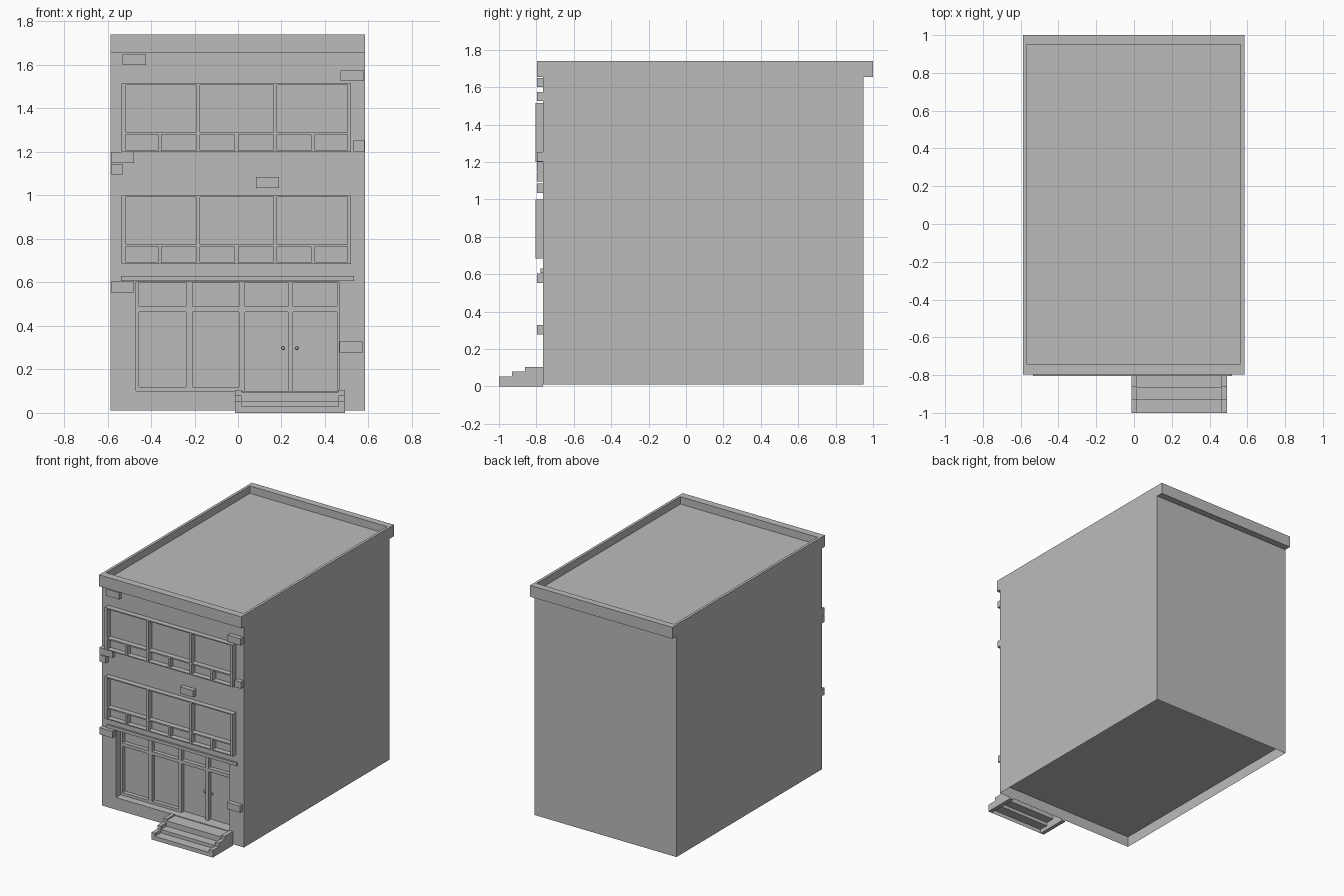
import bpy, bmesh

cube = bpy.data.objects.get("Cube")
if cube:
    bpy.data.objects.remove(cube, do_unlink=True)

grey = bpy.data.materials.new("plain grey")
grey.use_nodes = True
grey.diffuse_color = (0.5, 0.5, 0.5, 1)
grey.node_tree.nodes["Principled BSDF"].inputs["Base Color"].default_value = (0.5, 0.5, 0.5, 1)


def finish(name, bm, recalc=True):
    if recalc:
        bmesh.ops.recalc_face_normals(bm, faces=bm.faces)
    mesh = bpy.data.meshes.new(name)
    bm.to_mesh(mesh)
    bm.free()
    mesh.materials.append(grey)
    obj = bpy.data.objects.new(name, mesh)
    bpy.context.collection.objects.link(obj)
    return obj


def box(name, x, y, z, sheet=False):
    """Box from (min, max) ranges; a sheet box has no top or bottom."""
    bm = bmesh.new()
    bmesh.ops.create_cube(bm, size=1)
    for v in bm.verts:
        v.co = [r[0] if c < 0 else r[1] for c, r in zip(v.co, (x, y, z))]
    if sheet:
        caps = [f for f in bm.faces if abs(f.normal.z) > 0.5]
        bmesh.ops.delete(bm, geom=caps, context='FACES_ONLY')
    return finish(name, bm, not sheet)


def panel(name, u, v, holes, w, flat=False):
    """Slab with rectangular holes, upright (x, z) or flat (x, y); w is its depth range."""
    us = sorted({*u, *[e for h in holes for e in h[0]]})
    vs = sorted({*v, *[e for h in holes for e in h[1]]})
    bm = bmesh.new()
    point = (lambda a, b, d: (a, b, d)) if flat else (lambda a, b, d: (a, d, b))
    grid = {(a, b): bm.verts.new(point(a, b, w[0])) for a in us for b in vs}
    for a0, a1 in zip(us, us[1:]):
        for b0, b1 in zip(vs, vs[1:]):
            a, b = (a0 + a1) / 2, (b0 + b1) / 2
            if not any(h[0][0] < a < h[0][1] and h[1][0] < b < h[1][1] for h in holes):
                bm.faces.new([grid[k] for k in ((a0, b0), (a1, b0), (a1, b1), (a0, b1))])
    bmesh.ops.delete(bm, geom=[p for p in bm.verts if not p.link_faces], context='VERTS')
    res = bmesh.ops.extrude_face_region(bm, geom=bm.faces[:], use_keep_orig=True)
    shift = point(0, 0, w[1] - w[0])
    bmesh.ops.translate(bm, vec=shift, verts=[g for g in res["geom"] if isinstance(g, bmesh.types.BMVert)])
    return finish(name, bm)


def extrude_x(name, outline, x, closed):
    """Extrude a (y, z) outline along x, with end caps when closed."""
    bm = bmesh.new()
    ends = [[bm.verts.new((e, *p)) for p in outline] for e in x]
    n = len(outline)
    for i in range(n if closed else n - 1):
        j = (i + 1) % n
        bm.faces.new((ends[0][i], ends[0][j], ends[1][j], ends[1][i]))
    if closed:
        for end in ends:
            bm.faces.new(end)
    return finish(name, bm, closed)


# Building shell
SIDE, FRONT, BACK = (-0.587, 0.585), -0.765, 0.95
SHOP_X, SHOP_Z, GLASS = (-0.47, 0.465), (0.1, 0.605), -0.68
box("building_body", SIDE, (GLASS, BACK), (0.09, 1.655))
box("base_skirt", SIDE, (FRONT, BACK), (0.01, 0.09), sheet=True)
panel("front_wall", SIDE, (0.09, 1.655), [(SHOP_X, SHOP_Z)], (FRONT, GLASS))

# Roof and parapet
INNER_X, INNER_Y = (-0.567, 0.565), (-0.742, 0.95)
panel("parapet", SIDE, (-0.797, 1.0), [(INNER_X, INNER_Y)], (1.655, 1.74), flat=True)
box("roof_deck", INNER_X, INNER_Y, (1.655, 1.685))

# Upper window frames: three large panes over six small ones
large = [(-0.515, -0.192), (-0.175, 0.163), (0.18, 0.503)]
small = [(-0.515, -0.368), (-0.352, -0.192), (-0.175, -0.015),
         (0.002, 0.163), (0.18, 0.336), (0.354, 0.503)]
for name, z in (("middle", 0.685), ("top", 1.2)):
    holes = [(x, (z + 0.09, z + 0.307)) for x in large]
    holes += [(x, (z + 0.007, z + 0.08)) for x in small]
    panel(name + "_window_frame", (-0.535, 0.52), (z, z + 0.315), holes, (-0.805, FRONT))

# Shop front with transoms, two display windows and a double door
columns = [(-0.455, -0.24), (-0.21, 0.005), (0.032, 0.23), (0.252, 0.455)]
holes = [(x, (0.49, 0.6)) for x in columns]
holes += [(x, (0.12 if x[0] < 0 else 0.1, 0.465)) for x in columns]
panel("shop_frame", SHOP_X, SHOP_Z, holes, (-0.71, GLASS))
box("shop_ledge", (-0.537, 0.533), (-0.778, FRONT), (0.607, 0.63))
for side, x in (("right", 0.207), ("left", 0.271)):
    bm = bmesh.new()
    bmesh.ops.create_uvsphere(bm, u_segments=12, v_segments=8, radius=0.008)
    bmesh.ops.translate(bm, vec=(x, GLASS - 0.008, 0.298), verts=bm.verts)
    finish(side + "_door_knob", bm)

# Projecting bricks: left edge, bottom, width
bricks = [(-0.53, 1.6, 0.107), (0.472, 1.525, 0.107), (0.528, 1.203, 0.053),
          (-0.585, 1.15, 0.107), (-0.585, 1.095, 0.053), (0.082, 1.035, 0.107),
          (-0.585, 0.553, 0.107), (0.467, 0.278, 0.107)]
for i, (x, z, width) in enumerate(bricks):
    box(f"brick_{i + 1}", (x, x + width), (-0.797, FRONT), (z, z + 0.05))

# Entrance steps between stepped cheeks
cheek = [(FRONT, 0), (-1, 0), (-1, 0.053), (-0.93, 0.053), (-0.93, 0.08),
         (-0.86, 0.08), (-0.86, 0.105), (FRONT, 0.105)]
extrude_x("right_step_cheek", cheek, (-0.013, 0.016), True)
extrude_x("left_step_cheek", cheek, (0.463, 0.493), True)
treads = [(-1, 0), (-1, 0.03), (-0.93, 0.03), (-0.93, 0.055),
          (-0.865, 0.055), (-0.865, 0.095), (FRONT, 0.095)]
extrude_x("step_treads", treads, (0.016, 0.463), False)
